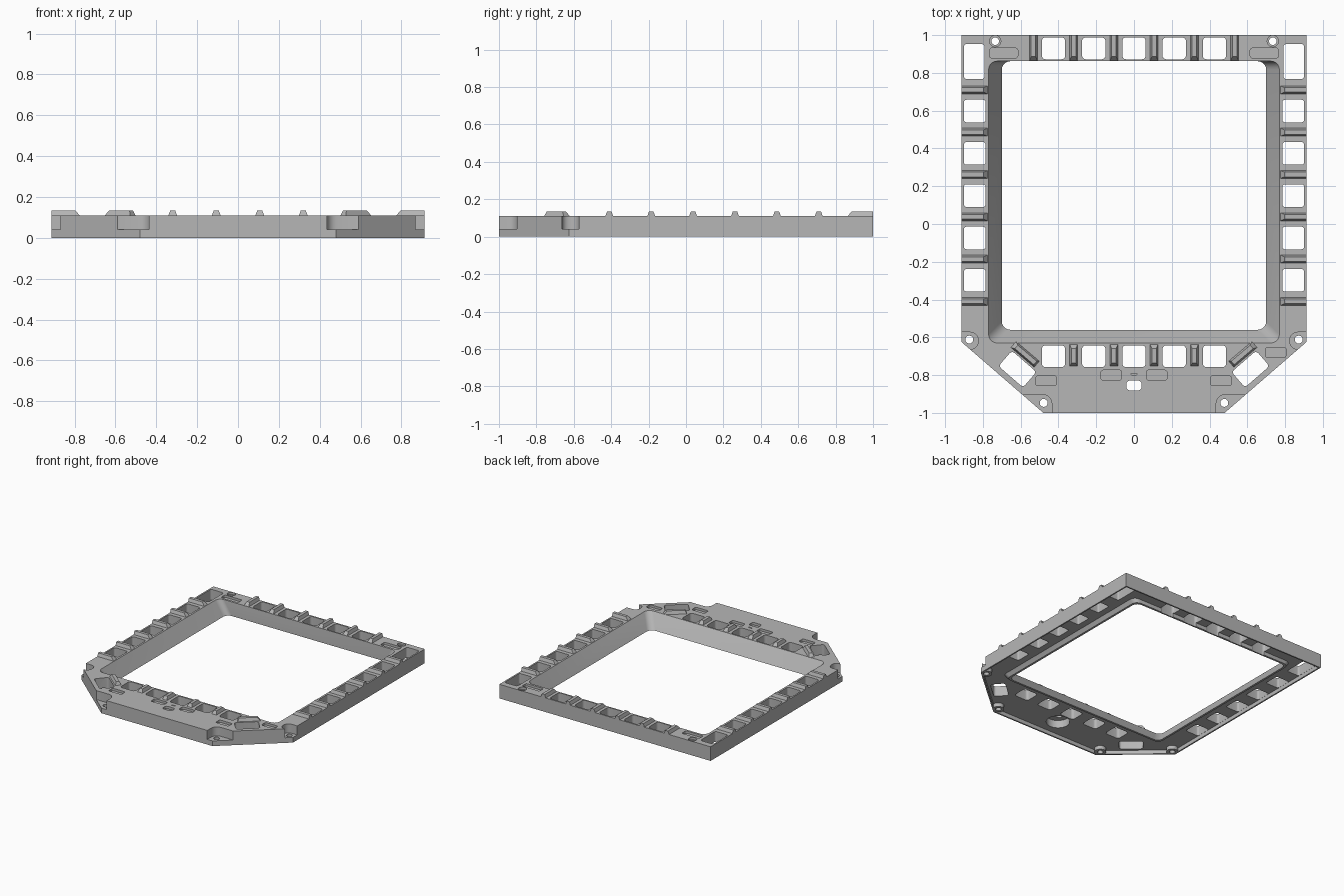
import bpy, bmesh, math
from mathutils import Vector, Matrix

cube = bpy.data.objects.get("Cube")
if cube:
    bpy.data.objects.remove(cube, do_unlink=True)

mat = bpy.data.materials.new("light_grey")
mat.use_nodes = True
GREY = (0.47, 0.47, 0.47, 1)
mat.diffuse_color = GREY
mat.node_tree.nodes["Principled BSDF"].inputs["Base Color"].default_value = GREY

DECK = 0.11      # deck height
RECESS = 0.03    # depth of the hollow underside
PITCH = 0.213    # spacing of front and back windows
SIDE_PITCH = 0.224


def rounded(cx, cy, w, h, r, angle=0.0, seg=5):
    """Rounded rectangle outline, counter-clockwise."""
    pts = []
    rot = Matrix.Rotation(angle, 2)
    corners = ((1, 1), (-1, 1), (-1, -1), (1, -1))
    for i, (sx, sy) in enumerate(corners):
        for k in range(seg + 1):
            a = (i + k / seg) * math.pi / 2
            p = Vector((sx * (w / 2 - r) + r * math.cos(a),
                        sy * (h / 2 - r) + r * math.sin(a)))
            pts.append(rot @ p + Vector((cx, cy)))
    return pts


def span(x0, x1, y0, y1, r):
    return rounded((x0 + x1) / 2, (y0 + y1) / 2, x1 - x0, y1 - y0, r)


def circle(cx, cy, r, n=24):
    return [Vector((cx + r * math.cos(i * math.tau / n),
                    cy + r * math.sin(i * math.tau / n))) for i in range(n)]


def outline(d=0.0):
    """Plan of the frame, inset by d."""
    half = [(0.48 - 0.36 * d, -1 + d), (0.913 - d, -0.625 + 0.46 * d), (0.913 - d, 1 - d)]
    return [Vector(p) for p in half] + [Vector((-x, y)) for x, y in reversed(half)]


def solid(name, *prisms):
    """Object made of prisms given as (bottom, top, z0, z1)."""
    bm = bmesh.new()
    for bottom, top, z0, z1 in prisms:
        lo = [bm.verts.new((p[0], p[1], z0)) for p in bottom]
        hi = [bm.verts.new((p[0], p[1], z1)) for p in top]
        bm.faces.new(lo[::-1])
        bm.faces.new(hi)
        for i in range(len(lo)):
            j = (i + 1) % len(lo)
            bm.faces.new((lo[i], lo[j], hi[j], hi[i]))
    bmesh.ops.recalc_face_normals(bm, faces=bm.faces)
    me = bpy.data.meshes.new(name)
    bm.to_mesh(me)
    bm.free()
    me.materials.append(mat)
    ob = bpy.data.objects.new(name, me)
    bpy.context.collection.objects.link(ob)
    return ob


def straight(pts, z0, z1):
    return (pts, pts, z0, z1)


def cut(target, cutter):
    """Subtract the cutter and discard it."""
    mod = target.modifiers.new("cut", 'BOOLEAN')
    mod.operation, mod.solver, mod.object = 'DIFFERENCE', 'EXACT', cutter
    bpy.context.view_layer.update()
    deps = bpy.context.evaluated_depsgraph_get()
    me = bpy.data.meshes.new_from_object(target.evaluated_get(deps))
    target.modifiers.clear()
    target.data = me
    bpy.data.objects.remove(cutter, do_unlink=True)


def opening(d, z0, z1):
    """Tapered central opening, grown by d; the back wall is upright."""
    def loop(z):
        s = 0.07 * z / DECK
        return span(-0.70 - s - d, 0.70 + s + d, -0.56 - s - d, 0.862 + d, 0.045)
    return (loop(z0), loop(z1), z0, z1)


# Frame body with central opening
frame = solid("frame", straight(outline(), 0, DECK))
cut(frame, solid("opening_cutter", opening(0, -0.02, DECK + 0.02)))

# Hollow underside, leaving an outer rim, an inner rim and screw bosses
screws = [(s * x, y) for s in (-1, 1) for x, y in ((0.872, -0.612), (0.478, -0.947))]
hollow = solid("hollow_cutter", straight(outline(0.011), -0.05, RECESS))
cut(hollow, solid("inner_rim", opening(0.016, -0.06, RECESS + 0.02)))
cut(hollow, solid("bosses", *[straight(circle(x, y, 0.042), -0.06, 0.06) for x, y in screws]))
cut(frame, hollow)

# Windows through the deck
holes = []
for i in range(-2, 3):
    x = i * PITCH
    holes.append(span(x - 0.062, x + 0.062, 0.872, 0.988, 0.02))
    holes.append(span(x - 0.062, x + 0.062, -0.758, -0.642, 0.02))
for s in (-1, 1):
    for i in range(5):
        holes.append(rounded(s * 0.843, 0.598 - i * SIDE_PITCH, 0.116, 0.12, 0.015))
    holes.append(rounded(s * 0.846, 0.86, 0.11, 0.185, 0.015))
    holes.append(rounded(s * 0.617, -0.768, 0.172, 0.108, 0.018, s * math.radians(41)))
    holes.append(circle(s * 0.735, 0.968, 0.02))
holes.append(rounded(0, -0.855, 0.08, 0.052, 0.018))
cut(frame, solid("window_cutter", *[straight(h, -0.1, 0.2) for h in holes]))

# Round counterbore below the small front hole
cut(frame, solid("bore_cutter", straight(circle(0, -0.85, 0.085, 32), -0.1, 0.09)))

# Shallow deck pockets and the rings around the back screw holes
pockets = [rounded(x, y, w, 0.052, 0.012) for x, y, w in (
    (-0.69, 0.905, 0.15), (0.69, 0.905, 0.15), (-0.465, -0.83, 0.11), (0.46, -0.83, 0.11),
    (-0.12, -0.8, 0.11), (0.12, -0.8, 0.11), (0.75, -0.68, 0.11))]
pockets.append(rounded(0, -0.795, 0.03, 0.008, 0.003))
pockets += [circle(s * 0.735, 0.968, 0.03) for s in (-1, 1)]
cut(frame, solid("pocket_cutter", *[straight(p, 0.092, 0.2) for p in pockets]))

# Stepped corners with screw holes
steps = []
for s in (-1, 1):
    steps.append(rounded(s * 0.925, -0.618, 0.2, 0.09, 0.04))
    steps.append(rounded(s * 0.532, -1.0, 0.195, 0.194, 0.05))
cut(frame, solid("step_cutter", *[straight(p, 0.04, 0.2) for p in steps]))
cut(frame, solid("screw_cutter", *[straight(circle(x, y, 0.021), -0.1, 0.2) for x, y in screws]))


def rib(start, end, slope0=0.022, slope1=0.0):
    """Raised bar along the deck with sloped flanks and ends."""
    a, b = Vector(start), Vector(end)
    d = (b - a).normalized()
    n = Vector((-d.y, d.x))

    def loop(p, q, w):
        return [p - n * w, q - n * w, q + n * w, p + n * w]
    return (loop(a, b, 0.021), loop(a + d * slope0, b - d * slope1, 0.012), DECK, 0.135)


# Ribs between the windows
back, front, side = [], [], {1: [], -1: []}
for i in range(6):
    x = (i - 2.5) * PITCH
    back.append(rib((x, 0.864), (x, 1.0)))
    if 0 < i < 5:
        front.append(rib((x, -0.637), (x, -0.752), 0.022, 0.015))
    for s in (-1, 1):
        y = 0.71 - i * SIDE_PITCH
        side[s].append(rib((s * 0.775, y), (s * 0.913, y)))
for s in (-1, 1):
    front.append(rib((s * 0.638, -0.638), (s * 0.515, -0.742), 0.02, 0.01))

parts = [frame, solid("back_ribs", *back), solid("front_ribs", *front),
         solid("left_ribs", *side[1]), solid("right_ribs", *side[-1])]

# Smooth the rounded corners and keep edges sharp
bpy.ops.object.select_all(action='DESELECT')
for ob in parts:
    ob.select_set(True)
bpy.context.view_layer.objects.active = frame
bpy.ops.object.shade_smooth_by_angle(angle=math.radians(30))
